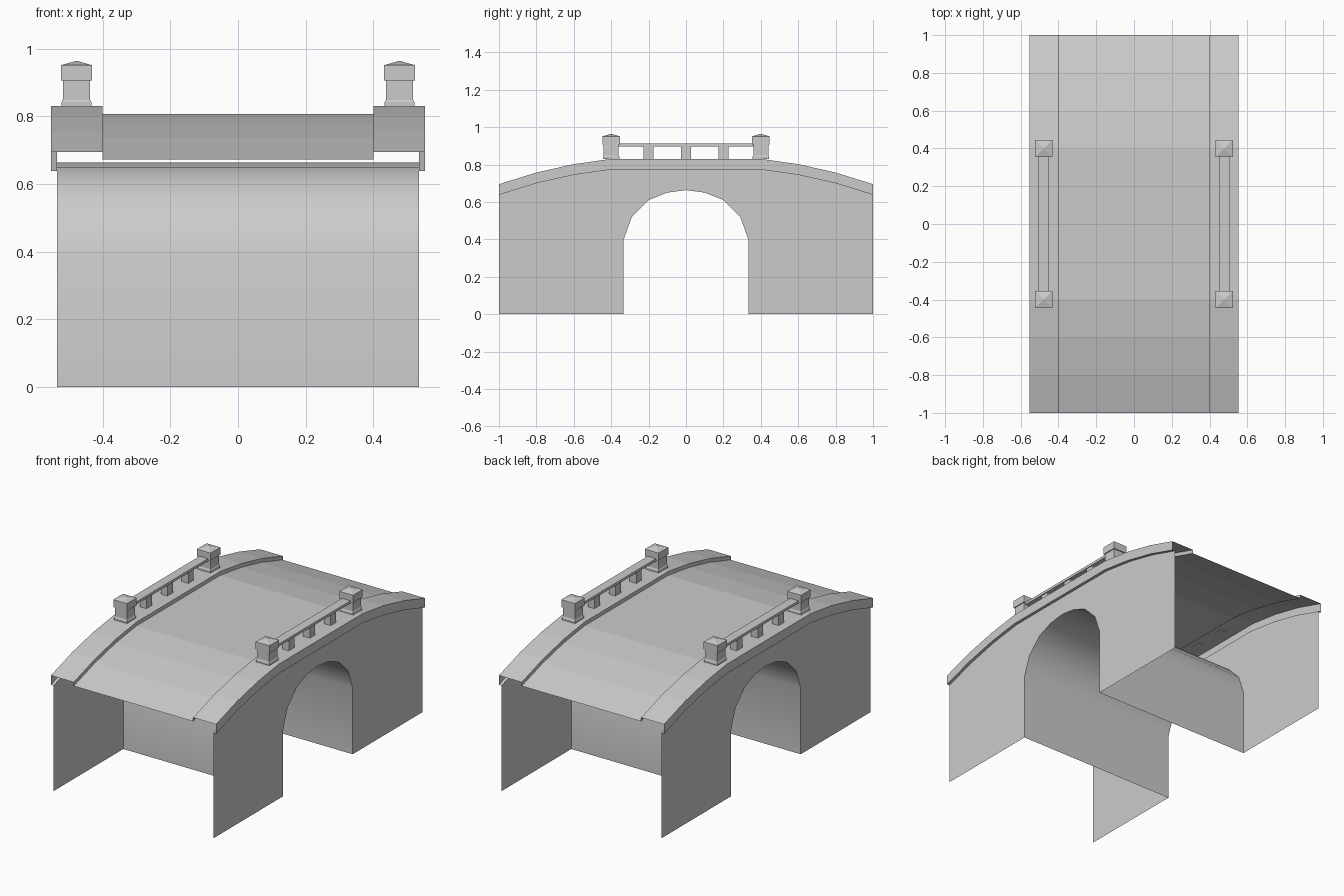
import bpy
import math

cube = bpy.data.objects.get("Cube")
if cube:
    bpy.data.objects.remove(cube)

stone = bpy.data.materials.new("grey_stone")
stone.use_nodes = True
colour = (0.6, 0.6, 0.6, 1)
stone.diffuse_color = colour
stone.node_tree.nodes["Principled BSDF"].inputs["Base Color"].default_value = colour


def make(name, verts, faces):
    mesh = bpy.data.meshes.new(name)
    mesh.from_pydata(verts, [], faces)
    mesh.materials.append(stone)
    obj = bpy.data.objects.new(name, mesh)
    bpy.context.collection.objects.link(obj)
    return obj


def skin(name, rows, closed=False):
    """Join successive rows of points with quads; closed rows also get end caps."""
    n = len(rows[0])
    verts = [p for row in rows for p in row]
    faces = []
    for j in range(len(rows) - 1):
        for i in range(n if closed else n - 1):
            k = (i + 1) % n
            a, b = j * n, (j + 1) * n
            faces.append((a + i, a + k, b + k, b + i))
    if closed:
        faces.append(tuple(reversed(range(n))))
        faces.append(tuple(range(len(verts) - n, len(verts))))
    return make(name, verts, faces)


def square(x, y, half, z):
    return [(x + sx * half, y + sy * half, z)
            for sx, sy in ((-1, -1), (1, -1), (1, 1), (-1, 1))]


def box(name, x, y, z0, z1, half_x, half_y):
    rows = [[(x + sx * half_x, y + sy * half_y, z)
             for sx, sy in ((-1, -1), (1, -1), (1, 1), (-1, 1))] for z in (z0, z1)]
    return skin(name, rows, closed=True)


# Humped profile along the length: (y, height of the kerb top)
half_crown = [(-1, 0.695), (-0.8, 0.757), (-0.6, 0.802), (-0.4, 0.83)]
crown = half_crown + [(-y, z) for y, z in reversed(half_crown)]
LIP, STEP = 0.057, 0.023
KERB_IN, KERB_OUT, WALL = 0.4, 0.553, 0.535

# Arch opening outline
half_arch = [(-0.333, 0.4), (-0.29, 0.52), (-0.2, 0.61), (-0.1, 0.65)]
arch = [(-0.333, 0)] + half_arch + [(0, 0.663)]
arch += [(-y, z) for y, z in reversed(half_arch)] + [(0.333, 0)]

# Road deck sheet
skin("road_deck", [[(x, y, z - STEP) for x in (-KERB_IN, KERB_IN)] for y, z in crown])

# Vault lining under the bridge
vault = skin("arch_vault", [[(x, y, z) for y, z in arch] for x in (WALL, -WALL)])
for o in bpy.context.selected_objects:
    o.select_set(False)
vault.select_set(True)
bpy.context.view_layer.objects.active = vault
bpy.ops.object.shade_smooth_by_angle(angle=math.radians(40))

for side, s in (("left", 1), ("right", -1)):
    # Side wall with the arch notch
    outline = [(-1, 0)] + arch + [(1, 0)] + [(y, z - LIP) for y, z in reversed(crown)]
    if s < 0:
        outline.reverse()
    make(side + "_wall", [(s * WALL, y, z) for y, z in outline],
         [tuple(range(len(outline)))])

    # Raised kerb with an overhanging outer lip
    rows = []
    for y, z in crown:
        row = [(s * KERB_IN, y, z - STEP), (s * KERB_IN, y, z), (s * KERB_OUT, y, z),
               (s * KERB_OUT, y, z - LIP), (s * WALL, y, z - LIP)]
        rows.append(row[::s])
    skin(side + "_kerb", rows)

    # Parapet: end pillars, handrail and balusters
    x = s * 0.477
    for end, y in (("front", -0.4), ("back", 0.4)):
        steps = [(0.044, 0.829), (0.044, 0.842), (0.04, 0.849), (0.04, 0.906),
                 (0.046, 0.906), (0.046, 0.951), (0.001, 0.964)]
        skin(f"{side}_{end}_pillar", [square(x, y, h, z) for h, z in steps], closed=True)
    box(side + "_handrail", x, 0, 0.897, 0.913, 0.028, 0.361)
    for i in range(3):
        box(f"{side}_baluster_{i + 1}", x, (i - 1) * 0.2, 0.829, 0.898, 0.022, 0.026)
